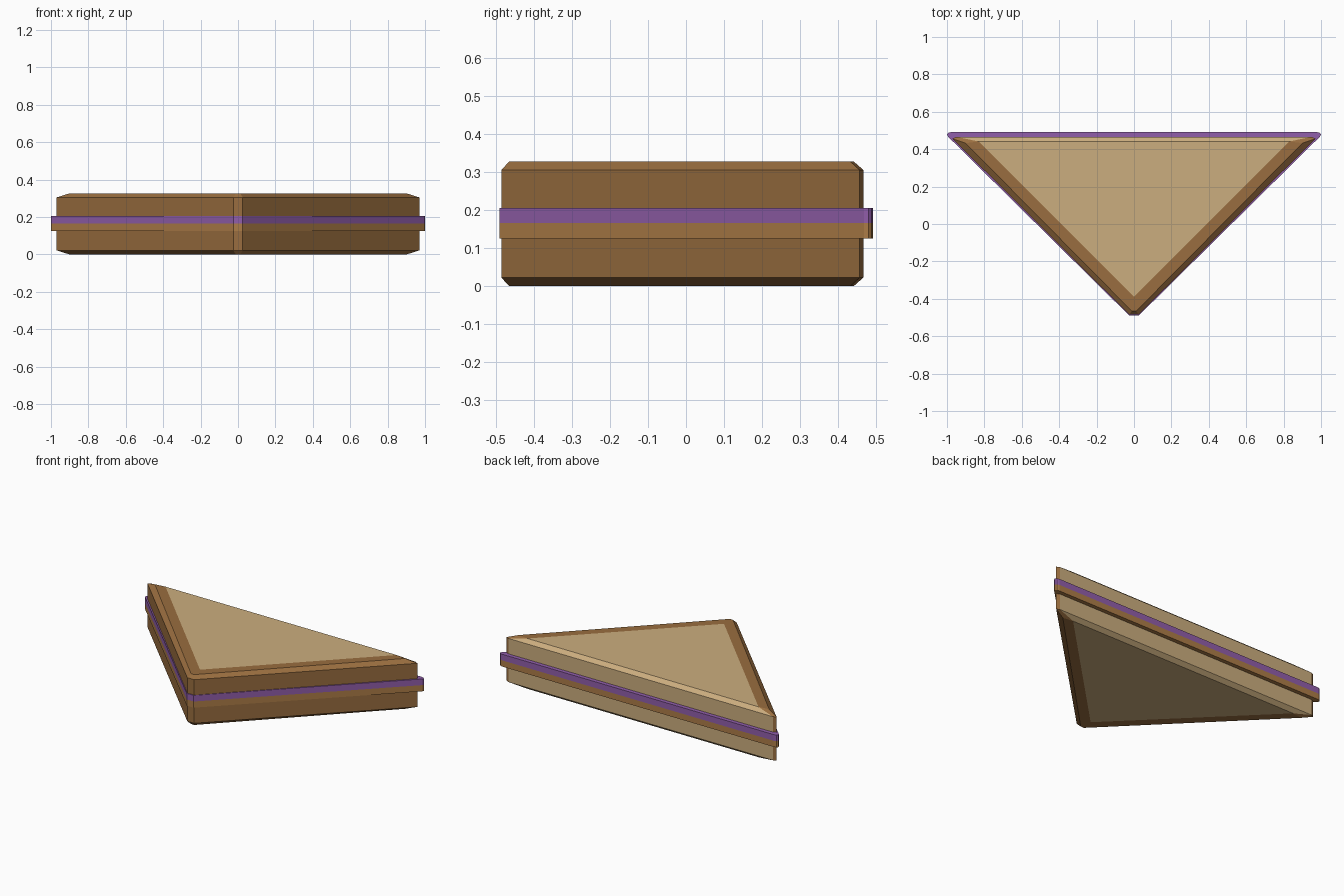
import bpy, bmesh

if "Cube" in bpy.data.objects:
    bpy.data.objects.remove(bpy.data.objects["Cube"])


def material(name, rgb):
    m = bpy.data.materials.new(name)
    m.diffuse_color = (*rgb, 1)
    m.use_nodes = True
    m.node_tree.nodes["Principled BSDF"].inputs["Base Color"].default_value = m.diffuse_color
    return m


CRUST = material("crust", (0.32, 0.155, 0.05))
CRUMB = material("crumb", (0.60, 0.42, 0.21))
PEANUT = material("nut_spread", (0.42, 0.205, 0.064))
JELLY = material("jelly", (0.285, 0.113, 0.406))


def mirrored(half):
    """Full outline from its right half, running front tip -> back -> front."""
    return half + [(-x, y) for x, y in reversed(half)]


def finish(bm, name, mats):
    bmesh.ops.recalc_face_normals(bm, faces=bm.faces)
    me = bpy.data.meshes.new(name)
    bm.to_mesh(me)
    bm.free()
    for m in mats:
        me.materials.append(m)
    ob = bpy.data.objects.new(name, me)
    bpy.context.collection.objects.link(ob)
    return ob


def bread_slice(name, z_in, z_edge, z_out):
    bm = bmesh.new()

    def ring(half, z):
        return [bm.verts.new((x, y, z)) for x, y in mirrored(half)]

    side = [(0.025, -0.485), (0.97, 0.456), (0.95, 0.466)]
    face = [(0.012, -0.465), (0.90, 0.432), (0.83, 0.441)]
    rings = [ring(side, z_in), ring(side, z_edge), ring(face, z_out)]
    crumb_tip = bm.verts.new((0, -0.39, z_out))

    # crust walls and bevels; the cut back side (index 2) shows crumb
    for a, b in zip(rings, rings[1:]):
        for i in range(6):
            j = (i + 1) % 6
            f = bm.faces.new((a[i], a[j], b[j], b[i]))
            f.material_index = int(i == 2)
    # outer face: crust border around the crumb triangle
    t = rings[2]
    bm.faces.new((t[0], t[1], t[2], crumb_tip))
    bm.faces.new((t[3], t[4], t[5], crumb_tip))
    bm.faces.new((t[5], t[0], crumb_tip))
    bm.faces.new((t[2], t[3], crumb_tip)).material_index = 1
    # inner face
    bm.faces.new(rings[0]).material_index = 1
    return finish(bm, name, (CRUST, CRUMB))


def filling(name, z0, z1, mat):
    bm = bmesh.new()
    half = [(0.025, -0.49), (0.995, 0.468), (1.0, 0.479), (0.992, 0.488), (0.975, 0.492)]
    face = bm.faces.new([bm.verts.new((x, y, z0)) for x, y in mirrored(half)])
    ext = bmesh.ops.extrude_face_region(bm, geom=[face], use_keep_orig=True)
    top = [v for v in ext["geom"] if isinstance(v, bmesh.types.BMVert)]
    bmesh.ops.translate(bm, verts=top, vec=(0, 0, z1 - z0))
    return finish(bm, name, (mat,))


bread_slice("bottom_bread", 0.125, 0.022, 0.0)
filling("nut_spread_layer", 0.125, 0.165, PEANUT)
filling("jelly_layer", 0.165, 0.205, JELLY)
bread_slice("top_bread", 0.205, 0.305, 0.327)
